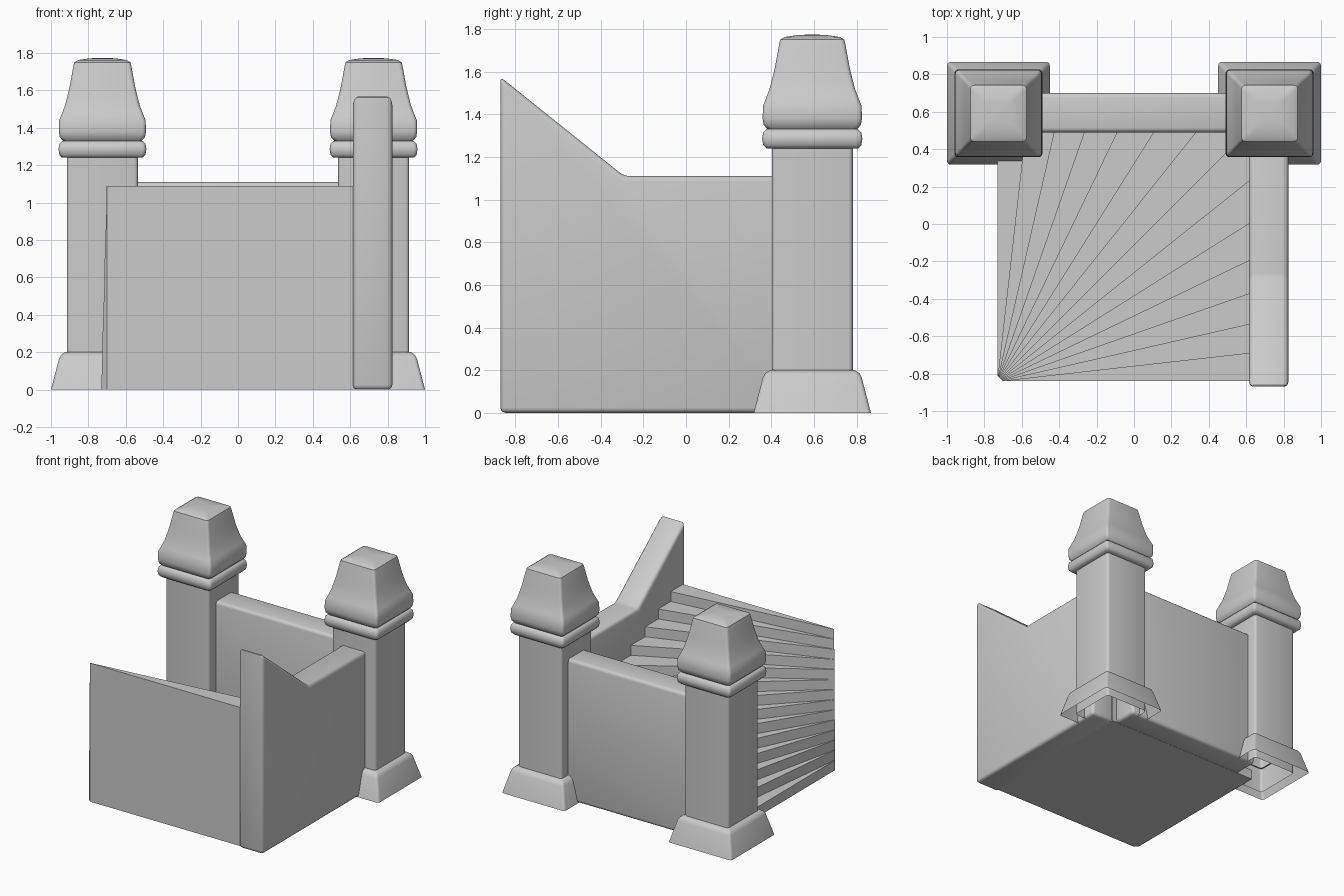
import bpy, bmesh, math
from mathutils import Vector

cube = bpy.data.objects.get("Cube")
if cube:
    bpy.data.objects.remove(cube, do_unlink=True)

stone = bpy.data.materials.new("grey stone")
stone.use_nodes = True
stone.diffuse_color = (0.6, 0.6, 0.6, 1)
stone.node_tree.nodes["Principled BSDF"].inputs["Base Color"].default_value = (0.6, 0.6, 0.6, 1)


def finish(bm, name, angle=35, bevel=0):
    bmesh.ops.recalc_face_normals(bm, faces=bm.faces)
    mesh = bpy.data.meshes.new(name)
    bm.to_mesh(mesh)
    bm.free()
    obj = bpy.data.objects.new(name, mesh)
    bpy.context.collection.objects.link(obj)
    mesh.materials.append(stone)
    bpy.ops.object.select_all(action='DESELECT')
    bpy.context.view_layer.objects.active = obj
    obj.select_set(True)
    if bevel:
        mod = obj.modifiers.new("soft edges", 'BEVEL')
        mod.width, mod.segments = bevel, 3
        bpy.ops.object.modifier_apply(modifier=mod.name)
    bpy.ops.object.shade_smooth_by_angle(angle=math.radians(angle))
    return obj


def square_loft(name, center, profile, radius=0.02, cap=False):
    """Stack rounded square rings given as (half width, height)."""
    bm = bmesh.new()
    rings = []
    for half, z in profile:
        ring = []
        for corner in range(4):
            mid = math.radians(45 + 90 * corner)
            cx = math.copysign(half - radius, math.cos(mid))
            cy = math.copysign(half - radius, math.sin(mid))
            for step in range(4):
                a = math.radians(90 * corner + 30 * step)
                ring.append(bm.verts.new((center[0] + cx + radius * math.cos(a),
                                          center[1] + cy + radius * math.sin(a), z)))
        rings.append(ring)
    for low, high in zip(rings, rings[1:]):
        for i in range(len(low)):
            j = (i + 1) % len(low)
            bm.faces.new((low[i], low[j], high[j], high[i]))
    if cap:
        bm.faces.new(rings[-1])
    return finish(bm, name, 40)


def wall(name, profile, axis, start, end, bevel=0.025):
    """Extrude a (run, height) profile sideways along x or y."""
    bm = bmesh.new()
    point = (lambda r, z: (start, r, z)) if axis == 'x' else (lambda r, z: (r, start, z))
    face = bm.faces.new([bm.verts.new(point(r, z)) for r, z in profile])
    extruded = bmesh.ops.extrude_face_region(bm, geom=[face])["geom"]
    shift = Vector((end - start, 0, 0) if axis == 'x' else (0, end - start, 0))
    bmesh.ops.translate(bm, vec=shift, verts=[v for v in extruded if isinstance(v, bmesh.types.BMVert)])
    return finish(bm, name, 35, bevel)


# Gate posts: flared base, shaft, collar and domed cap
BASE = [(0.275, 0), (0.232, 0.165), (0.222, 0.185), (0.2, 0.2), (0.18, 0.2)]
COLLAR = [(0.18, 1.24), (0.215, 1.24), (0.23, 1.255), (0.235, 1.285),
          (0.23, 1.315), (0.215, 1.33), (0.18, 1.33)]
CAP = [(0.18, 1.33), (0.21, 1.33), (0.228, 1.35), (0.233, 1.38), (0.231, 1.44), (0.217, 1.475),
       (0.2, 1.52), (0.187, 1.57), (0.175, 1.62), (0.155, 1.73), (0.15, 1.75),
       (0.13, 1.762), (0.07, 1.771), (0.03, 1.773)]
for side, sx in (("right", -1), ("left", 1)):
    c = (0.725 * sx, 0.592)
    square_loft(side + "_post_base", c, BASE)
    square_loft(side + "_post_shaft", c, [(0.19, 0), (0.19, 1.25)])
    square_loft(side + "_post_collar", c, COLLAR)
    square_loft(side + "_post_cap", c, CAP, cap=True)

# Parapet walls
wall("back_wall", [(-0.6, 0), (0.6, 0), (0.6, 1.11), (-0.6, 1.11)], 'y', 0.49, 0.70)
wall("left_wall", [(-0.87, 0), (0.5, 0), (0.5, 1.11), (-0.29, 1.11), (-0.87, 1.575)],
     'x', 0.615, 0.825)

# Winding steps fanning around the front right corner
STEPS, RISE = 14, 1.09 / 14
CORNER = Vector((0.64, 0.51))
INNER_START, INNER_END = Vector((-0.73, -0.81)), Vector((-0.70, -0.84))


def fan_line(i):
    inner = INNER_START.lerp(INNER_END, i / STEPS)
    a = math.radians(90) * i / STEPS
    d = Vector((math.sin(a), math.cos(a)))
    reach = [(CORNER[k] - inner[k]) / d[k] for k in (0, 1) if d[k] > 1e-4]
    return inner, inner + d * min(reach)


bm = bmesh.new()


def add_face(points):
    bm.faces.new([bm.verts.new(p) for p in points])


def upright(a, b, low, high):
    add_face([(*a, low), (*b, low), (*b, high), (*a, high)])


for i in range(STEPS):
    (in_a, out_a), (in_b, out_b) = fan_line(i), fan_line(i + 1)
    top = RISE * (i + 1)
    rim = [out_a, out_b]
    if out_a.y > CORNER.y - 1e-4 and out_b.y < CORNER.y - 1e-4:
        rim.insert(1, CORNER)
    outline = [in_a] + rim + [in_b]
    add_face([(*p, top) for p in outline])
    add_face([(*p, 0) for p in outline])
    upright(in_a, out_a, top - RISE, top)
    upright(in_a, in_b, 0, top)
    for a, b in zip(rim, rim[1:]):
        upright(a, b, 0, top)
upright(*fan_line(STEPS), 0, RISE * STEPS)
bmesh.ops.remove_doubles(bm, verts=bm.verts, dist=0.0005)
finish(bm, "winding_steps", 20)
